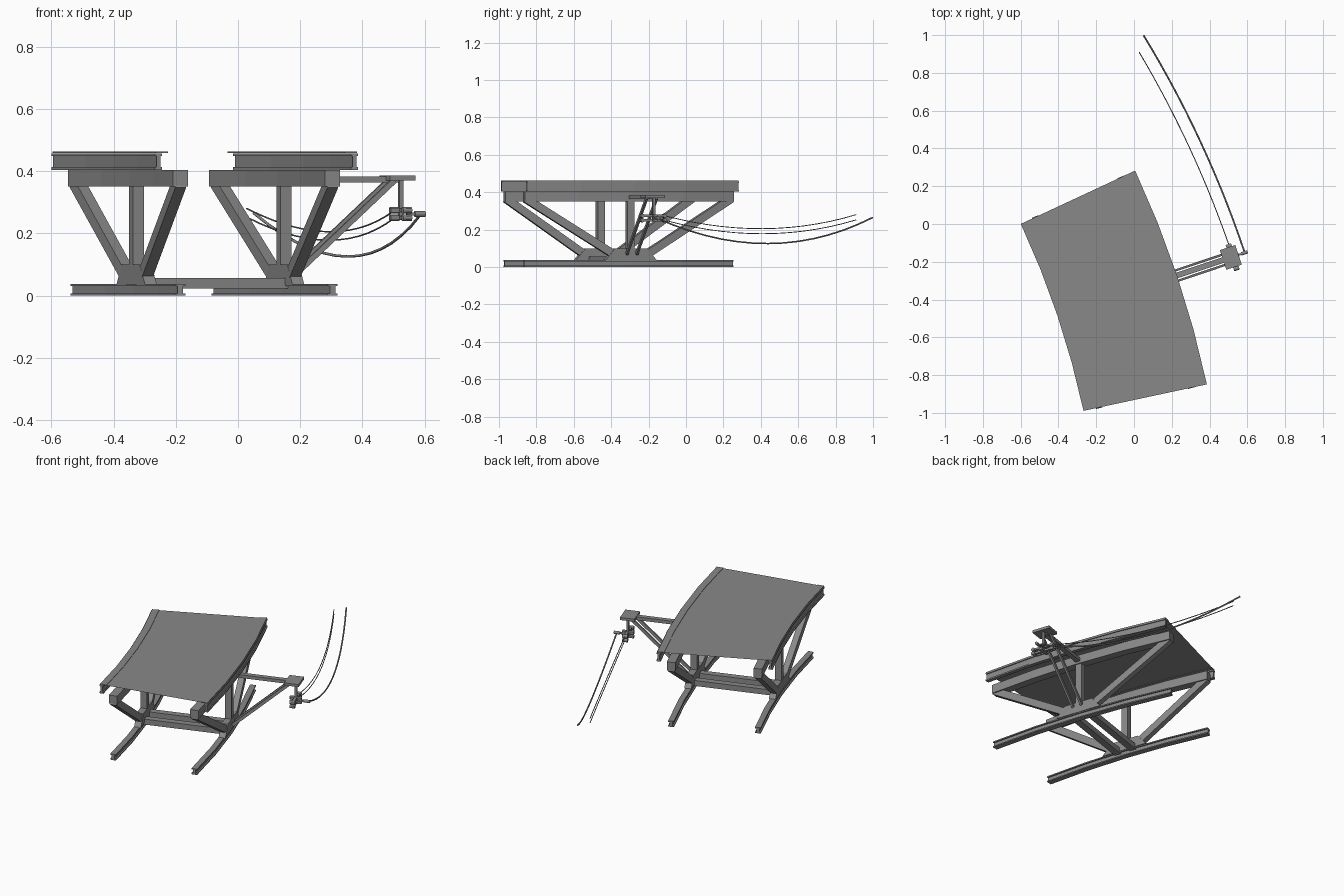
import bpy, bmesh, math
from mathutils import Vector, Matrix

cube = bpy.data.objects.get("Cube")
if cube:
    bpy.data.objects.remove(cube)

grey = bpy.data.materials.new("steel grey")
grey.use_nodes = True
grey.diffuse_color = (0.25, 0.25, 0.25, 1)
grey.node_tree.nodes["Principled BSDF"].inputs["Base Color"].default_value = (0.25, 0.25, 0.25, 1)

# Everything follows concentric arcs about one far-off bend centre
CENTRE = Vector((-4.81, -1.963, 0))
START, END = 12.1, 25.0
MID = (START + END) / 2
R_LEFT, R_RIGHT = 4.65, 5.31
SEGS = 4
UP = Vector((0, 0, 1))
OUT = Vector((math.cos(math.radians(MID)), math.sin(math.radians(MID)), 0))
ALONG = UP.cross(OUT)


def polar(r, deg, z=0.0):
    a = math.radians(deg)
    return CENTRE + Vector((r * math.cos(a), r * math.sin(a), z))


def mid_point(r, t, z):
    return polar(r, MID, z) + ALONG * t


def finish(name, bm):
    bmesh.ops.recalc_face_normals(bm, faces=bm.faces)
    mesh = bpy.data.meshes.new(name)
    bm.to_mesh(mesh)
    bm.free()
    obj = bpy.data.objects.new(name, mesh)
    obj.data.materials.append(grey)
    bpy.context.collection.objects.link(obj)
    return obj


def arc_bar(bm, r0, r1, z0, z1):
    rings = []
    for i in range(SEGS + 1):
        a = START + (END - START) * i / SEGS
        rings.append([bm.verts.new(polar(r, a, z))
                      for r, z in ((r0, z0), (r1, z0), (r1, z1), (r0, z1))])
    for a, b in zip(rings, rings[1:]):
        for k in range(4):
            n = (k + 1) % 4
            bm.faces.new((a[k], a[n], b[n], b[k]))
    bm.faces.new(rings[0])
    bm.faces.new(rings[-1])


def curved_i_beam(name, r, half, web, z0, z1, flange):
    bm = bmesh.new()
    arc_bar(bm, r - half, r + half, z0, z0 + flange)
    arc_bar(bm, r - web, r + web, z0 + flange, z1 - flange)
    arc_bar(bm, r - half, r + half, z1 - flange, z1)
    finish(name, bm)


def curved_bar(name, r0, r1, z0, z1):
    bm = bmesh.new()
    arc_bar(bm, r0, r1, z0, z1)
    finish(name, bm)


def beam(name, p, q, w, h, sides=0):
    """Box, or cylinder when sides is given, running from p to q."""
    d = (q - p).normalized()
    side = d.cross(UP)
    side = side.normalized() if side.length > 0.01 else OUT
    rot = Matrix((side, d, side.cross(d))).transposed().to_4x4()
    place = Matrix.Translation((p + q) / 2) @ rot
    bm = bmesh.new()
    if sides:
        bmesh.ops.create_cone(bm, cap_ends=True, segments=sides, radius1=w / 2, radius2=w / 2,
                              depth=(q - p).length,
                              matrix=place @ Matrix.Rotation(math.pi / 2, 4, 'X'))
    else:
        bmesh.ops.create_cube(bm, size=1, matrix=place @ Matrix.Diagonal((w, (q - p).length, h, 1)))
    finish(name, bm)


def gusset(name, r):
    bm = bmesh.new()
    outline = ((-0.145, 0.035), (0.145, 0.035), (0.09, 0.1), (-0.09, 0.1))
    face = bm.faces.new([bm.verts.new(mid_point(r - 0.02, t, z)) for t, z in outline])
    new = bmesh.ops.extrude_face_region(bm, geom=[face])["geom"]
    bmesh.ops.translate(bm, vec=OUT * 0.04, verts=[v for v in new if isinstance(v, bmesh.types.BMVert)])
    finish(name, bm)


# Thin curved deck sheet
bm = bmesh.new()
pairs = []
for i in range(SEGS + 1):
    a = START + (END - START) * i / SEGS
    pairs.append([bm.verts.new(polar(r, a, 0.46)) for r in (R_LEFT, R_RIGHT)])
for a, b in zip(pairs, pairs[1:]):
    bm.faces.new((a[0], a[1], b[1], b[0]))
finish("deck_sheet", bm)

# Two mirrored rail and truss sets
for label, edge, inward in (("left", R_RIGHT, -1), ("right", R_LEFT, 1)):
    curved_i_beam(label + "_deck_rail", edge + inward * 0.008, 0.012, 0.006, 0.404, 0.457, 0.009)
    lo, hi = sorted((edge, edge + inward * 0.04))
    curved_bar(label + "_deck_strip", lo, hi, 0.458, 0.463)
    r = edge + inward * 0.08
    curved_i_beam(label + "_ground_rail", r, 0.017, 0.009, 0.0, 0.037, 0.007)
    curved_bar(label + "_truss_chord", r - 0.025, r + 0.025, 0.35, 0.404)
    gusset(label + "_gusset", r)
    beam(label + "_truss_post", mid_point(r, 0, 0.09), mid_point(r, 0, 0.36), 0.037, 0.04)
    for end, ang, s in (("front", START + 0.1, -1), ("back", END - 0.1, 1)):
        beam(f"{label}_{end}_strut", mid_point(r, s * 0.08, 0.06), polar(r, ang, 0.365), 0.036, 0.042)

# Cross ties between the trusses
r_a, r_b = R_LEFT + 0.08, R_RIGHT - 0.08
for end, s in (("front", -1), ("back", 1)):
    beam(end + "_cross_tie", mid_point(r_a, s * 0.05, 0.04), mid_point(r_b, s * 0.05, 0.04), 0.04, 0.034)

# Side arm with platform and braces
r_p = r_b + 0.384
beam("arm_beam", mid_point(r_b, 0, 0.373), mid_point(r_p, 0, 0.373), 0.03, 0.02)
beam("arm_platform", mid_point(r_p - 0.043, 0, 0.378), mid_point(r_p + 0.043, 0, 0.378), 0.11, 0.016)
for end, s in (("front", -1), ("back", 1)):
    beam(end + "_arm_brace", mid_point(r_b + 0.03, s * 0.028, 0.07),
         mid_point(r_p - 0.02, s * 0.028, 0.37), 0.012, 0.018)

# Hanger with clamp bars and cable holders
beam("hanger_post", mid_point(r_p + 0.012, 0, 0.245), mid_point(r_p + 0.012, 0, 0.37), 0.014, 0.014)
for label, z in (("lower", 0.25), ("upper", 0.274)):
    beam(label + "_clamp_bar", mid_point(r_p + 0.012, -0.075, z), mid_point(r_p + 0.012, 0.065, z), 0.016, 0.012)
    beam(label + "_clamp_cross", mid_point(r_p - 0.025, 0, z), mid_point(r_p + 0.045, 0, z), 0.02, 0.014)
    beam(label + "_cable_holder", mid_point(r_p - 0.005, 0.06, z), mid_point(r_p + 0.025, 0.06, z), 0.022, 0.022, 12)
    beam(label + "_front_holder", mid_point(r_p - 0.005, -0.065, z), mid_point(r_p + 0.025, -0.065, z), 0.022, 0.022, 12)
beam("outer_holder_stem", mid_point(r_p + 0.03, 0, 0.262), mid_point(r_p + 0.075, 0, 0.262), 0.01, 0.01)
beam("outer_holder", mid_point(r_p + 0.058, 0, 0.262), mid_point(r_p + 0.094, 0, 0.262), 0.018, 0.018, 12)


# Sagging cables following the bend
def cable(name, r, a0, a1, z0, z1, sag, radius):
    curve = bpy.data.curves.new(name, 'CURVE')
    curve.dimensions = '3D'
    curve.bevel_depth = radius
    curve.bevel_resolution = 1
    curve.use_fill_caps = True
    spline = curve.splines.new('POLY')
    n = 14
    spline.points.add(n)
    for i in range(n + 1):
        f = i / n
        z = z0 + (z1 - z0) * f - sag * 4 * f * (1 - f)
        spline.points[i].co = (*polar(r, a0 + (a1 - a0) * f, z), 1)
    obj = bpy.data.objects.new(name, curve)
    curve.materials.append(grey)
    bpy.context.collection.objects.link(obj)


cable("heavy_cable", 5.692, MID, 31.35, 0.26, 0.265, 0.137, 0.0045)
cable("upper_cable", 5.626, 19.2, 30.7, 0.274, 0.28, 0.072, 0.0025)
cable("lower_cable", 5.626, 19.2, 30.7, 0.25, 0.252, 0.073, 0.0025)
